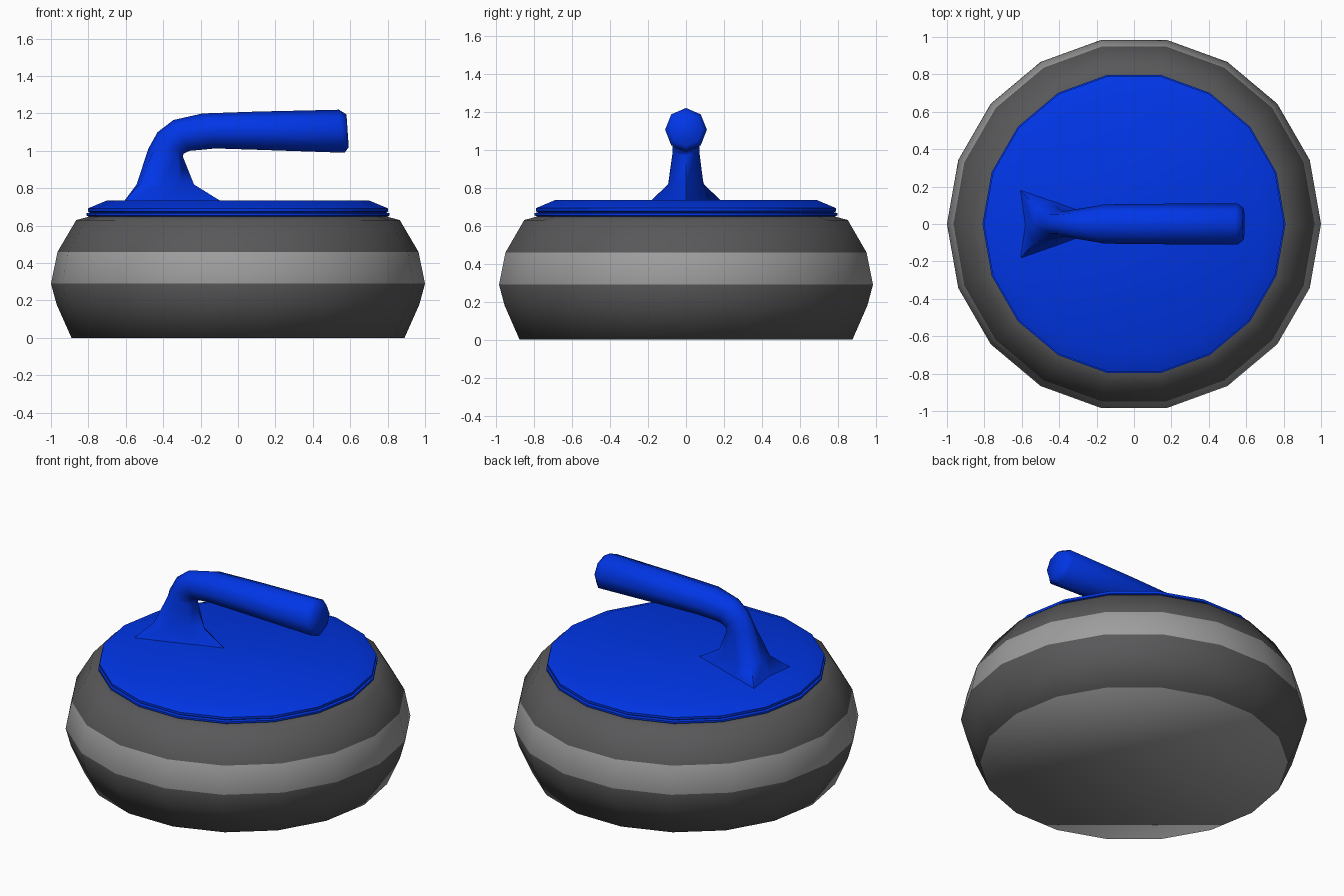
import bpy, math
from mathutils import Vector

if "Cube" in bpy.data.objects:
    bpy.data.objects.remove(bpy.data.objects["Cube"])


def material(name, colour):
    m = bpy.data.materials.new(name)
    m.diffuse_color = (*colour, 1)
    m.use_nodes = True
    m.node_tree.nodes["Principled BSDF"].inputs["Base Color"].default_value = m.diffuse_color
    return m


dark = material("dark_granite", (0.098, 0.098, 0.102))
light = material("light_grey_band", (0.34, 0.34, 0.34))
blue = material("blue_plastic", (0.0, 0.037, 0.82))


def loft(name, rings, mats, angle):
    """Skin a stack of equal-length closed rings and cap both ends."""
    n = len(rings[0])
    verts = [p for ring in rings for p in ring]
    faces = [(r * n + i, r * n + (i + 1) % n, (r + 1) * n + (i + 1) % n, (r + 1) * n + i)
             for r in range(len(rings) - 1) for i in range(n)]
    faces += [tuple(reversed(range(n))), tuple(range(len(verts) - n, len(verts)))]
    mesh = bpy.data.meshes.new(name)
    mesh.from_pydata(verts, [], faces)
    for m in mats:
        mesh.materials.append(m)
    obj = bpy.data.objects.new(name, mesh)
    bpy.context.collection.objects.link(obj)
    bpy.ops.object.select_all(action='DESELECT')
    obj.select_set(True)
    bpy.context.view_layer.objects.active = obj
    bpy.ops.object.shade_smooth_by_angle(angle=math.radians(angle))
    return obj


def turned(profile, sides=18):
    return [[(r * math.cos(i * math.tau / sides), r * math.sin(i * math.tau / sides), z)
             for i in range(sides)] for r, z in profile]


# Stone body: lighter band round the widest part and lighter running surface below
stone = loft("stone_body", turned([(0.89, 0), (0.97, 0.18), (1.0, 0.29), (0.965, 0.46),
                                   (0.865, 0.63), (0.79, 0.65)]), [dark, light], 180)
for f in stone.data.polygons:
    if 0.3 < f.center.z < 0.45 or f.center.z < 0.01:
        f.material_index = 1

# Blue cover disc: lower lip, fine groove, bevelled top
loft("cover_disc", turned([(0.79, 0.645), (0.81, 0.655), (0.81, 0.667), (0.79, 0.67),
                           (0.803, 0.677), (0.803, 0.692), (0.70, 0.735)]), [blue], 60)

# Handle sections: outer (x, z), inner (x, z), half width, how triangular
sections = [
    ((-0.61, 0.73), (-0.09, 0.73), 0.185, 1.0),
    ((-0.55, 0.82), (-0.235, 0.82), 0.11, 0.5),
    ((-0.48, 1.01), (-0.295, 0.97), 0.07, 0),
    ((-0.43, 1.10), (-0.29, 0.985), 0.07, 0),
    ((-0.345, 1.165), (-0.26, 1.0), 0.08, 0),
    ((-0.19, 1.20), (-0.12, 1.013), 0.105, 0),
    ((0.10, 1.21), (0.10, 1.006), 0.108, 0),
    ((0.54, 1.22), (0.57, 0.99), 0.11, 0),
    ((0.58, 1.195), (0.592, 1.02), 0.085, 0),
]
# Foot outline: pointed towards the centre, two corners at the back
triangle = [(1, 0), (0.33, 0.33), (-0.33, 0.67), (-1, 1), (-0.9, 0),
            (-1, -1), (-0.33, -0.67), (0.33, -0.33)]
rings = []
for outer, inner, width, tri in sections:
    o, n = Vector((outer[0], 0, outer[1])), Vector((inner[0], 0, inner[1]))
    ring = []
    for i, (tu, tv) in enumerate(triangle):
        a = i * math.tau / 8
        u = math.cos(a) * (1 - tri) + tu * tri
        v = math.sin(a) * (1 - tri) + tv * tri
        ring.append((o + n) / 2 + (n - o) / 2 * u + Vector((0, width * v, 0)))
    rings.append(ring)
loft("handle", rings, [blue], 75)
